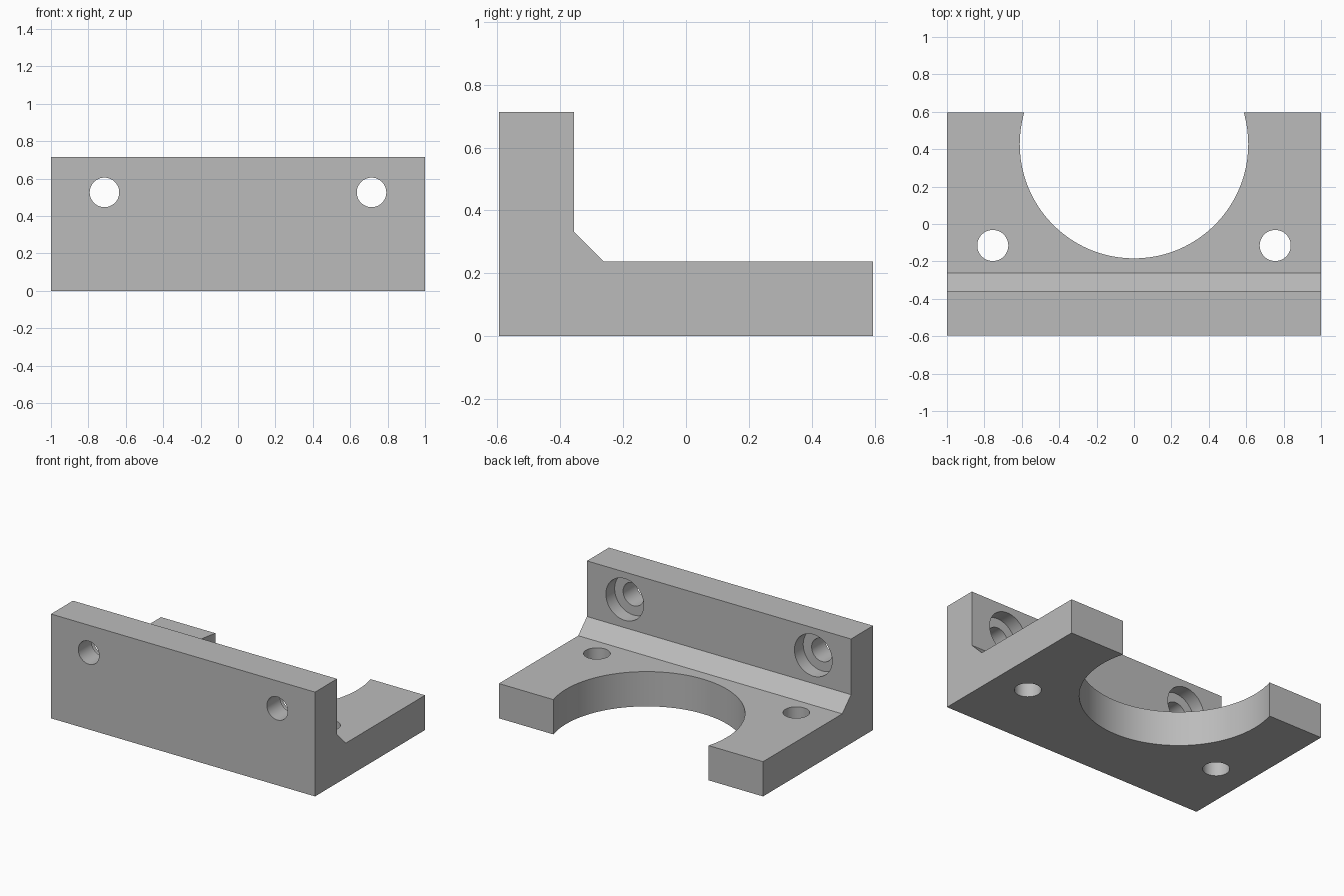
import bpy
import bmesh
import math

cube = bpy.data.objects.get("Cube")
if cube:
    bpy.data.objects.remove(cube, do_unlink=True)

grey = bpy.data.materials.new("plain grey")
grey.use_nodes = True
grey.diffuse_color = (0.5, 0.5, 0.5, 1)
grey.node_tree.nodes["Principled BSDF"].inputs["Base Color"].default_value = (0.5, 0.5, 0.5, 1)

HALF_W, HALF_D = 1.0, 0.595
HEIGHT, THICK, FILLET = 0.714, 0.238, 0.095
WALL_Y = -HALF_D + THICK


def add_object(name, bm):
    mesh = bpy.data.meshes.new(name)
    bmesh.ops.recalc_face_normals(bm, faces=bm.faces)
    bm.to_mesh(mesh)
    bm.free()
    obj = bpy.data.objects.new(name, mesh)
    bpy.context.collection.objects.link(obj)
    mesh.materials.append(grey)
    return obj


# L-shaped side profile extruded across the width
def build_bracket():
    profile = [(-HALF_D, 0), (HALF_D, 0), (HALF_D, THICK), (WALL_Y + FILLET, THICK),
               (WALL_Y, THICK + FILLET), (WALL_Y, HEIGHT), (-HALF_D, HEIGHT)]
    bm = bmesh.new()
    face = bm.faces.new([bm.verts.new((-HALF_W, y, z)) for y, z in profile])
    side = bmesh.ops.extrude_face_region(bm, geom=[face])
    verts = [v for v in side["geom"] if isinstance(v, bmesh.types.BMVert)]
    bmesh.ops.translate(bm, verts=verts, vec=(2 * HALF_W, 0, 0))
    return add_object("angle_bracket", bm)


bracket = build_bracket()


# Cylinder cutter along z, or along y for the wall
def cut(name, location, radius, length, along_y=False, segments=48):
    bm = bmesh.new()
    bmesh.ops.create_cone(bm, cap_ends=True, segments=segments,
                          radius1=radius, radius2=radius, depth=length)
    cutter = add_object(name, bm)
    cutter.location = location
    if along_y:
        cutter.rotation_euler.x = math.pi / 2
    cutter.hide_render = True
    cutter.hide_set(True)
    mod = bracket.modifiers.new(name, "BOOLEAN")
    mod.operation = "DIFFERENCE"
    mod.solver = "EXACT"
    mod.object = cutter
    return cutter


# Round opening that breaks through the rear edge
cutters = [cut("opening_cutter", (0, 0.427, THICK / 2), 0.611, 1, segments=96)]

# Base holes, wall holes and their counterbores on the inner wall face
for side, x in (("right", -0.755), ("left", 0.755)):
    cutters.append(cut(side + "_base_hole_cutter", (x, -0.115, THICK / 2), 0.083, 1))
    wall_x = math.copysign(0.714, x)
    cutters.append(cut(side + "_wall_hole_cutter", (wall_x, -HALF_D + THICK / 2, 0.526),
                       0.079, 0.6, along_y=True))
    cutters.append(cut(side + "_counterbore_cutter", (wall_x, WALL_Y, 0.526),
                       0.143, 2 * FILLET, along_y=True))

# Apply the cuts, then remove the helpers
bpy.context.view_layer.objects.active = bracket
bracket.select_set(True)
for mod in list(bracket.modifiers):
    bpy.ops.object.modifier_apply(modifier=mod.name)
for cutter in cutters:
    bpy.data.objects.remove(cutter, do_unlink=True)
bpy.ops.object.shade_smooth_by_angle(angle=math.radians(30))
